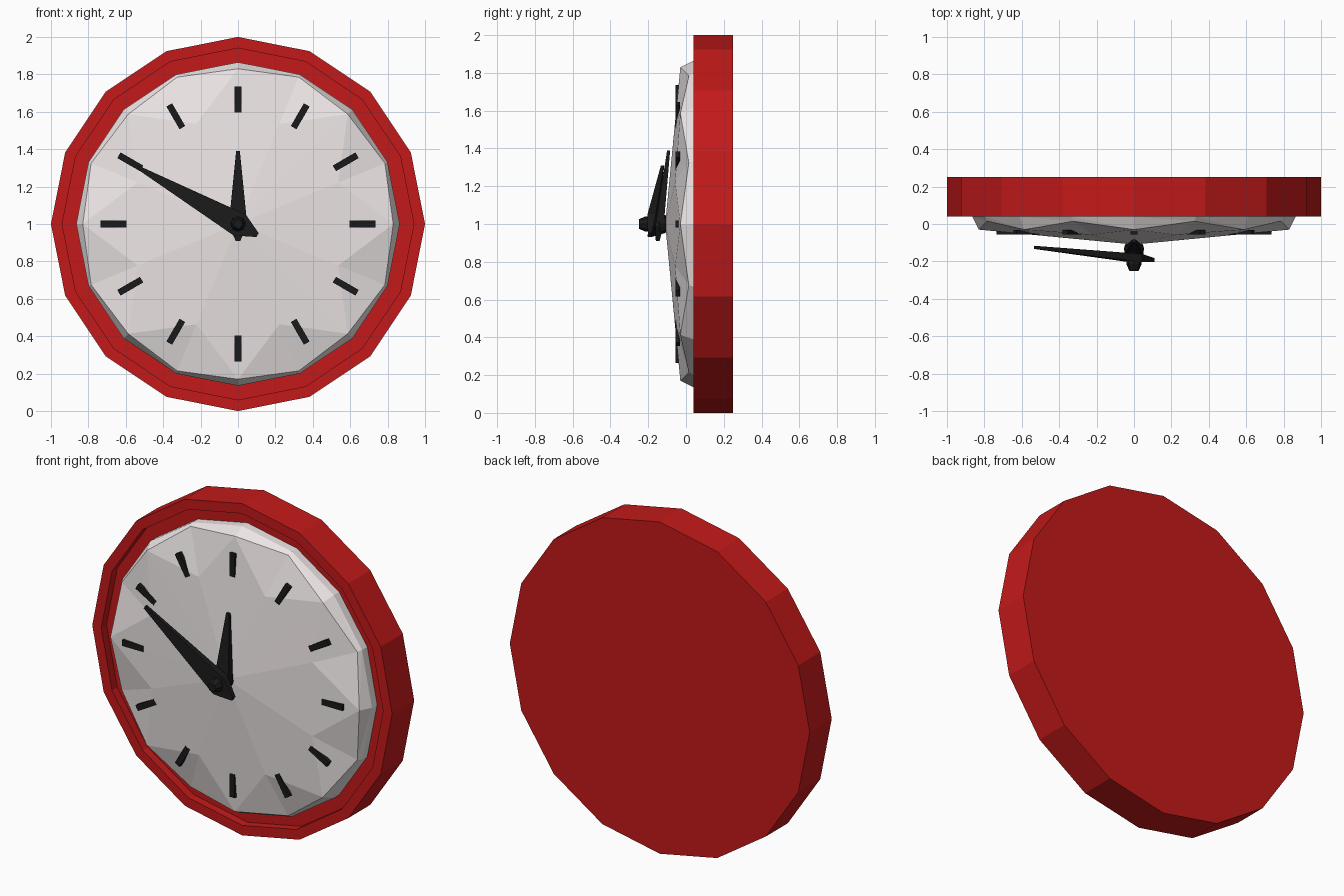
import bpy
from math import sin, cos, pi, radians

if "Cube" in bpy.data.objects:
    bpy.data.objects.remove(bpy.data.objects["Cube"])

N = 16          # sides of the case
CZ = 1.0        # height of the dial centre


def material(name, rgb):
    m = bpy.data.materials.new(name)
    m.diffuse_color = (*rgb, 1)
    m.use_nodes = True
    m.node_tree.nodes["Principled BSDF"].inputs["Base Color"].default_value = m.diffuse_color
    return m


RED = material("red", (0.55, 0.01, 0.01))
WHITE = material("white", (0.85, 0.79, 0.79))
BLACK = material("black", (0.01, 0.01, 0.01))


def build(name, verts, faces, mat):
    me = bpy.data.meshes.new(name)
    me.from_pydata(verts, [], faces)
    me.materials.append(mat)
    ob = bpy.data.objects.new(name, me)
    bpy.context.collection.objects.link(ob)
    return ob


def polar(r, y, i, n):
    a = 2 * pi * i / n
    return (r * sin(a), y, CZ + r * cos(a))


def rings_mesh(name, rings, n, mat, tip=None, back=True):
    """Rings run from back to front; each ring is a function i -> (radius, y)."""
    verts = [polar(*ring(i), i, n) for ring in rings for i in range(n)]
    faces = []
    for k in range(len(rings) - 1):
        for i in range(n):
            j = (i + 1) % n
            a, b = k * n, (k + 1) * n
            faces.append((a + i, a + j, b + j, b + i))
    last = (len(rings) - 1) * n
    if back:
        faces.append(tuple(reversed(range(n))))
    if tip is None:
        faces.append(tuple(last + i for i in range(n)))
    else:
        verts.append((0, tip, CZ))
        faces += [(last + i, last + (i + 1) % n, len(verts) - 1) for i in range(n)]
    return build(name, verts, faces, mat)


def const(r, y):
    return lambda i: (r, y)


# Case: closed back, raised lip, recessed floor behind the dial
rings_mesh("case", [const(1, .25), const(1, .04), const(.94, .04), const(.94, .09)], N, RED)

# Dial: side wall, then a star-faceted shallow cone
verts = [polar(.865, .09, i, N) for i in range(N)]
verts += [polar(.865, .04, i, N) for i in range(N)]
verts += [polar(.83, -.03, i, N) if i % 2 == 0 else polar(.85, .015, i, N) for i in range(N)]
verts += [polar(.58, -.058, i, N) for i in range(1, N, 2)]
verts.append((0, -.11, CZ))
apex = len(verts) - 1
faces = []
for i in range(N):
    j = (i + 1) % N
    faces.append((i, j, N + j, N + i))
    faces += [(N + i, N + j, 2 * N + j), (N + i, 2 * N + j, 2 * N + i)]
for k in range(N // 2):
    left, mid, right = 2 * N + 2 * k, 2 * N + 2 * k + 1, 2 * N + (2 * k + 2) % N
    inner = 3 * N + k
    faces += [(left, mid, inner), (mid, right, inner), (left, inner, apex), (inner, right, apex)]
build("dial", verts, faces, WHITE)

# Hub: stepped pin carrying the hands
hub = [(.02, -.07), (.035, -.09), (.05, -.115), (.055, -.14), (.03, -.165),
       (.04, -.18), (.04, -.215), (.025, -.25)]
rings_mesh("hub", [const(*p) for p in hub], 8, BLACK)


# Hands: tapered kites leaning towards the dial at the tip
def hand(name, angle, length, tip_y, tail, tail_y, width):
    a = radians(angle)
    outline = [(-.01, length, .008), (.01, length, .008), (width, -.01, .022),
               (.012, -tail, .01), (-.012, -tail, .01), (-width, -.01, .022)]
    vs = []
    for s in (-1, 1):
        for x, r, t in outline:
            y = tail_y + (tip_y - tail_y) * (r + tail) / (length + tail)
            vs.append((x * cos(a) + r * sin(a), y + s * t, CZ - x * sin(a) + r * cos(a)))
    n = len(outline)
    fs = [tuple(reversed(range(n))), tuple(range(n, 2 * n))]
    fs += [(i, (i + 1) % n, n + (i + 1) % n, n + i) for i in range(n)]
    build(name, vs, fs, BLACK)


hand("hour_hand", 0, .39, -.092, .09, -.15, .05)
hand("minute_hand", -60.5, .61, -.125, .12, -.192, .065)

# Hour marks: plain bars around the dial
for h in range(12):
    bpy.ops.mesh.primitive_cube_add(size=1)
    ob = bpy.context.object
    ob.name = f"hour_mark_{h}"
    a = 2 * pi * h / 12
    ob.location = (.665 * sin(a), -.044, CZ + .665 * cos(a))
    ob.rotation_euler = (0, a, 0)
    ob.scale = (.035, .024, .14)
    ob.data.materials.append(BLACK)

# Make every surface face outwards
import bmesh
for ob in bpy.data.objects:
    bm = bmesh.new()
    bm.from_mesh(ob.data)
    bmesh.ops.recalc_face_normals(bm, faces=bm.faces)
    if ob.name == "dial" and sum(f.normal.y * f.calc_area() for f in bm.faces) > 0:
        bmesh.ops.reverse_faces(bm, faces=bm.faces)
    bm.to_mesh(ob.data)
    bm.free()
